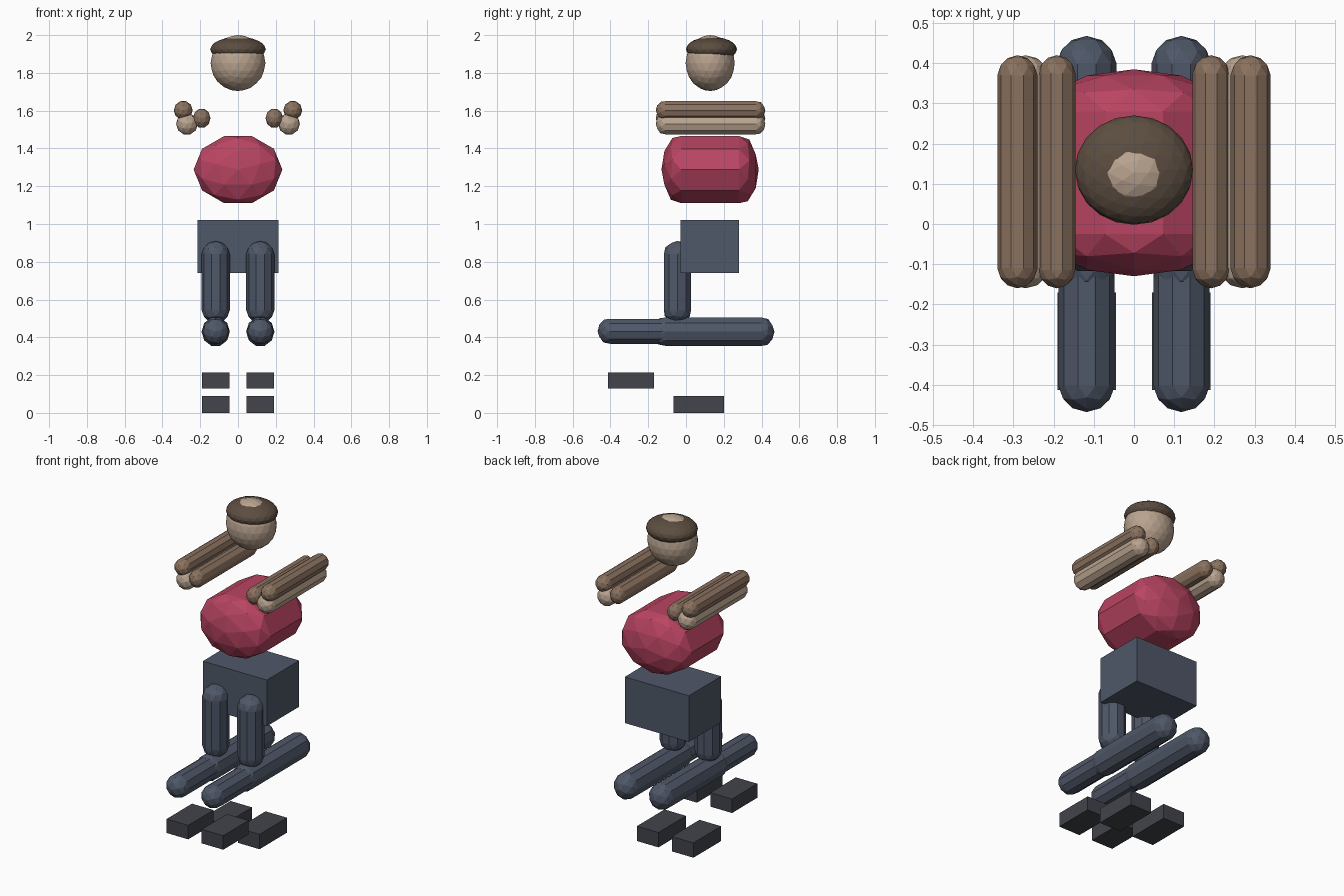
import bpy, bmesh, math
from mathutils import Matrix, Vector

if "Cube" in bpy.data.objects:
    bpy.data.objects.remove(bpy.data.objects["Cube"])


def material(name, rgb):
    m = bpy.data.materials.new(name)
    m.diffuse_color = [(c / 255) ** 2.2 for c in rgb] + [1]
    m.use_nodes = True
    m.node_tree.nodes["Principled BSDF"].inputs["Base Color"].default_value = m.diffuse_color
    return m


SKIN = material("skin", (184, 162, 142))
TAN = material("tan", (138, 114, 96))
HAIR = material("hair", (92, 78, 66))
SHIRT = material("shirt", (184, 70, 98))
DENIM = material("denim", (80, 88, 104))
SHOE = material("shoe", (68, 70, 77))


def finish(name, bm, mat):
    bmesh.ops.recalc_face_normals(bm, faces=bm.faces)
    me = bpy.data.meshes.new(name)
    bm.to_mesh(me)
    bm.free()
    me.materials.append(mat)
    ob = bpy.data.objects.new(name, me)
    bpy.context.collection.objects.link(ob)


def place(bm, centre, scale):
    bmesh.ops.transform(bm, verts=bm.verts,
                        matrix=Matrix.Translation(centre) @ Matrix.Diagonal((*scale, 1)))


def box(name, lo, hi, mat):
    bm = bmesh.new()
    bmesh.ops.create_cube(bm, size=1)
    lo, hi = Vector(lo), Vector(hi)
    place(bm, (lo + hi) / 2, hi - lo)
    finish(name, bm, mat)


def ball(name, centre, radii, mat):
    bm = bmesh.new()
    bmesh.ops.create_icosphere(bm, subdivisions=3, radius=1)
    place(bm, centre, radii)
    finish(name, bm, mat)


def capsule(name, centre, rx, ry, start, end, cap, mat, along_y=True):
    """Ten-sided capsule: icosphere halves pulled apart and bridged."""
    bm = bmesh.new()
    bmesh.ops.create_icosphere(bm, subdivisions=2, radius=1,
                               matrix=Matrix.Rotation(math.radians(18), 4, 'Z'))
    ring = [e for e in bm.edges if all(abs(v.co.z) < 1e-4 for v in e.verts)]
    bmesh.ops.split_edges(bm, edges=ring)
    top = {v for f in bm.faces if f.calc_center_median().z > 0 for v in f.verts}
    half = (end - start) / 2 - cap
    for v in bm.verts:
        z = v.co.z * cap + (half if v in top else -half)
        v.co = (v.co.x * rx, v.co.y * ry / math.sin(math.radians(72)), z)
    bmesh.ops.bridge_loops(bm, edges=[e for e in bm.edges if e.is_boundary])
    mid = (start + end) / 2
    if along_y:
        m = Matrix.Translation((centre[0], mid, centre[1])) @ Matrix.Rotation(math.pi / 2, 4, 'X')
    else:
        m = Matrix.Translation((centre[0], centre[1], mid))
    bmesh.ops.transform(bm, verts=bm.verts, matrix=m)
    finish(name, bm, mat)


# Head, cap of hair, torso and hips
ball("head", (0, 0.128, 1.852), (0.145, 0.13, 0.148), SKIN)
ball("hair", (0, 0.135, 1.925), (0.147, 0.135, 0.066), HAIR)
capsule("torso", (0, 1.288), 0.235, 0.178, -0.13, 0.385, 0.105, SHIRT)
box("hips", (-0.215, -0.03, 0.74), (0.215, 0.28, 1.02), DENIM)

for side, s in (("left", -1), ("right", 1)):
    # Arm bundle: three parallel capsules
    capsule(side + "_upper_arm", (s * 0.290, 1.602), 0.050, 0.048, -0.16, 0.42, 0.05, TAN)
    capsule(side + "_forearm", (s * 0.192, 1.560), 0.046, 0.050, -0.16, 0.42, 0.045, TAN)
    capsule(side + "_hand", (s * 0.270, 1.530), 0.058, 0.055, -0.16, 0.42, 0.05, SKIN)
    # Legs: upright thigh and two overlapping level sections
    x = s * 0.118
    capsule(side + "_thigh", (x, -0.045), 0.075, 0.072, 0.475, 0.91, 0.07, DENIM, False)
    capsule(side + "_shin", (x, 0.430), 0.075, 0.075, -0.18, 0.468, 0.07, DENIM)
    capsule(side + "_front_shin", (x, 0.432), 0.070, 0.066, -0.468, 0.10, 0.065, DENIM)
    # Shoes
    a, b = sorted((s * 0.045, s * 0.19))
    box(side + "_shoe_low", (a, -0.065, 0), (b, 0.2, 0.09), SHOE)
    box(side + "_shoe_high", (a, -0.413, 0.13), (b, -0.17, 0.215), SHOE)
